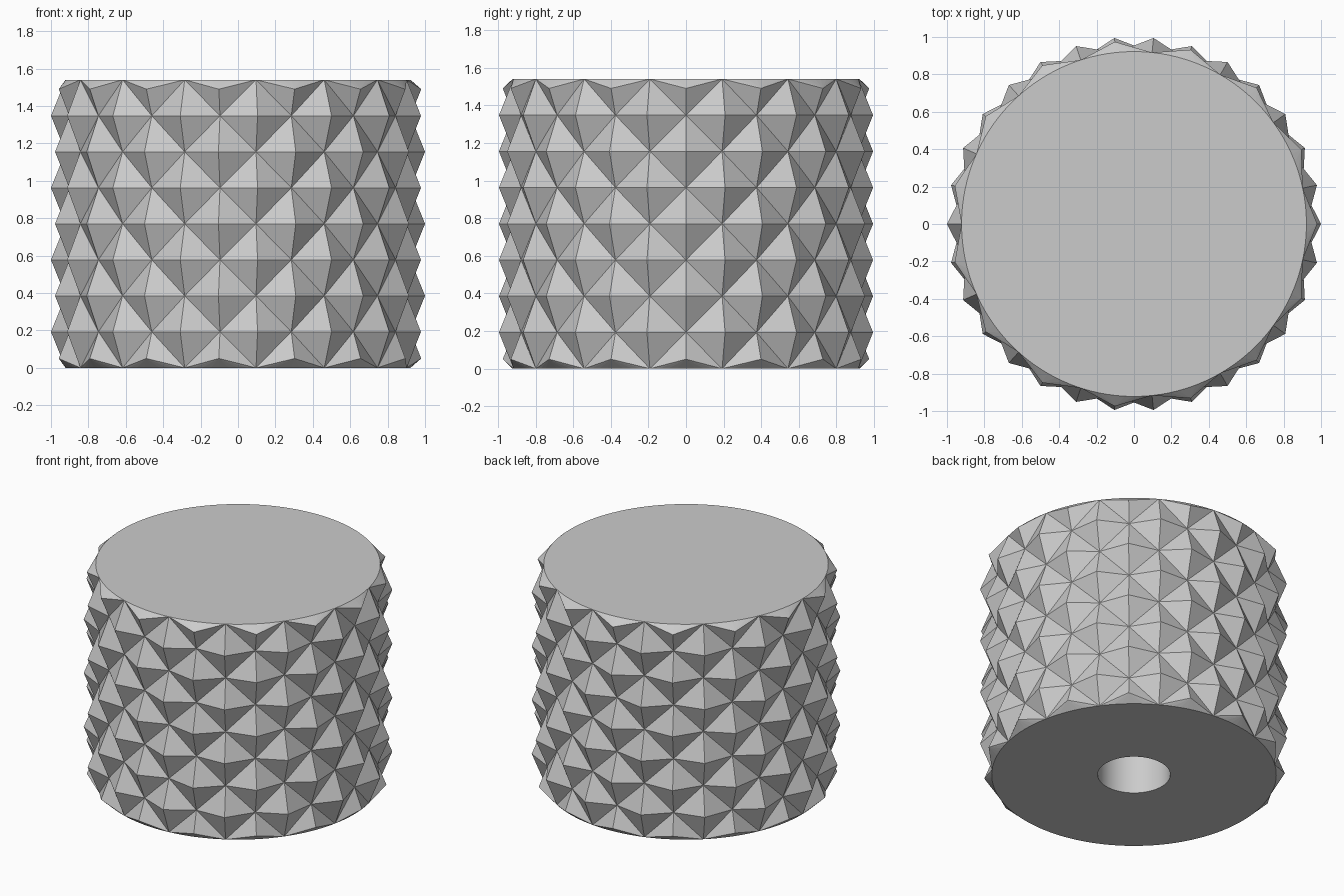
import bpy, bmesh
from math import cos, sin, tau

cube = bpy.data.objects.get("Cube")
if cube:
    bpy.data.objects.remove(cube, do_unlink=True)

HEIGHT, ROWS, COLS, SUB = 1.54, 8, 30, 4
R_VALLEY, R_PEAK, CHAMFER = 0.922, 1.0, 0.05
HOLE_R, HOLE_DEPTH = 0.235, 0.8
STEP = HEIGHT / ROWS
RIM = COLS * SUB

bm = bmesh.new()


def point(r, turn, z):
    return bm.verts.new((r * cos(tau * turn), r * sin(tau * turn), z))


def ring(r, z):
    return [point(r, i / RIM, z) for i in range(RIM)]


def bridge(a, b, smooth=False):
    for i in range(RIM):
        n = (i + 1) % RIM
        bm.faces.new((a[i], a[n], b[n], b[i])).smooth = smooth


def is_peak(row, col):
    return (row + col) % 2 == 0


# Round rims at both ends; their valley points are shared with the knurl
rims = {0: ring(R_VALLEY, 0), ROWS: ring(R_VALLEY, HEIGHT)}

# Staggered grid of peaks and valleys; the end peaks are trimmed by a chamfer
r_trim = R_PEAK - (R_PEAK - R_VALLEY) * CHAMFER / STEP
grid = []
for row in range(ROWS + 1):
    line = []
    for col in range(COLS):
        if row in rims:
            if is_peak(row, col):
                z = CHAMFER if row == 0 else HEIGHT - CHAMFER
                line.append(point(r_trim, col / COLS, z))
            else:
                line.append(rims[row][col * SUB])
        else:
            r = R_PEAK if is_peak(row, col) else R_VALLEY
            line.append(point(r, col / COLS, row * STEP))
    grid.append(line)

# Each cell is split along its valley diagonal, giving four-sided pyramids
for row in range(ROWS):
    for col in range(COLS):
        n = (col + 1) % COLS
        a, b = grid[row][col], grid[row][n]
        c, d = grid[row + 1][n], grid[row + 1][col]
        if is_peak(row, col):
            bm.faces.new((a, b, d))
            bm.faces.new((b, c, d))
        else:
            bm.faces.new((a, b, c))
            bm.faces.new((a, c, d))

# Chamfer fans between the trimmed peaks and the round rims
for row, rim in rims.items():
    for col in range(COLS):
        if is_peak(row, col):
            for i in range((col - 1) * SUB, (col + 1) * SUB):
                bm.faces.new((grid[row][col], rim[i % RIM], rim[(i + 1) % RIM]))

# Flat top, and underside with a blind shaft hole
bm.faces.new(rims[ROWS])
hole_low, hole_high = ring(HOLE_R, 0), ring(HOLE_R, HOLE_DEPTH)
bridge(rims[0], hole_low)
bridge(hole_low, hole_high, smooth=True)
bm.faces.new(hole_high)

bmesh.ops.recalc_face_normals(bm, faces=bm.faces)
mesh = bpy.data.meshes.new("knurled_knob")
bm.to_mesh(mesh)
bm.free()

# Plain grey finish
grey = bpy.data.materials.new("light_grey")
grey.use_nodes = True
color = (0.6, 0.6, 0.6, 1)
grey.diffuse_color = color
grey.node_tree.nodes["Principled BSDF"].inputs["Base Color"].default_value = color
mesh.materials.append(grey)

knob = bpy.data.objects.new("knurled_knob", mesh)
bpy.context.collection.objects.link(knob)
